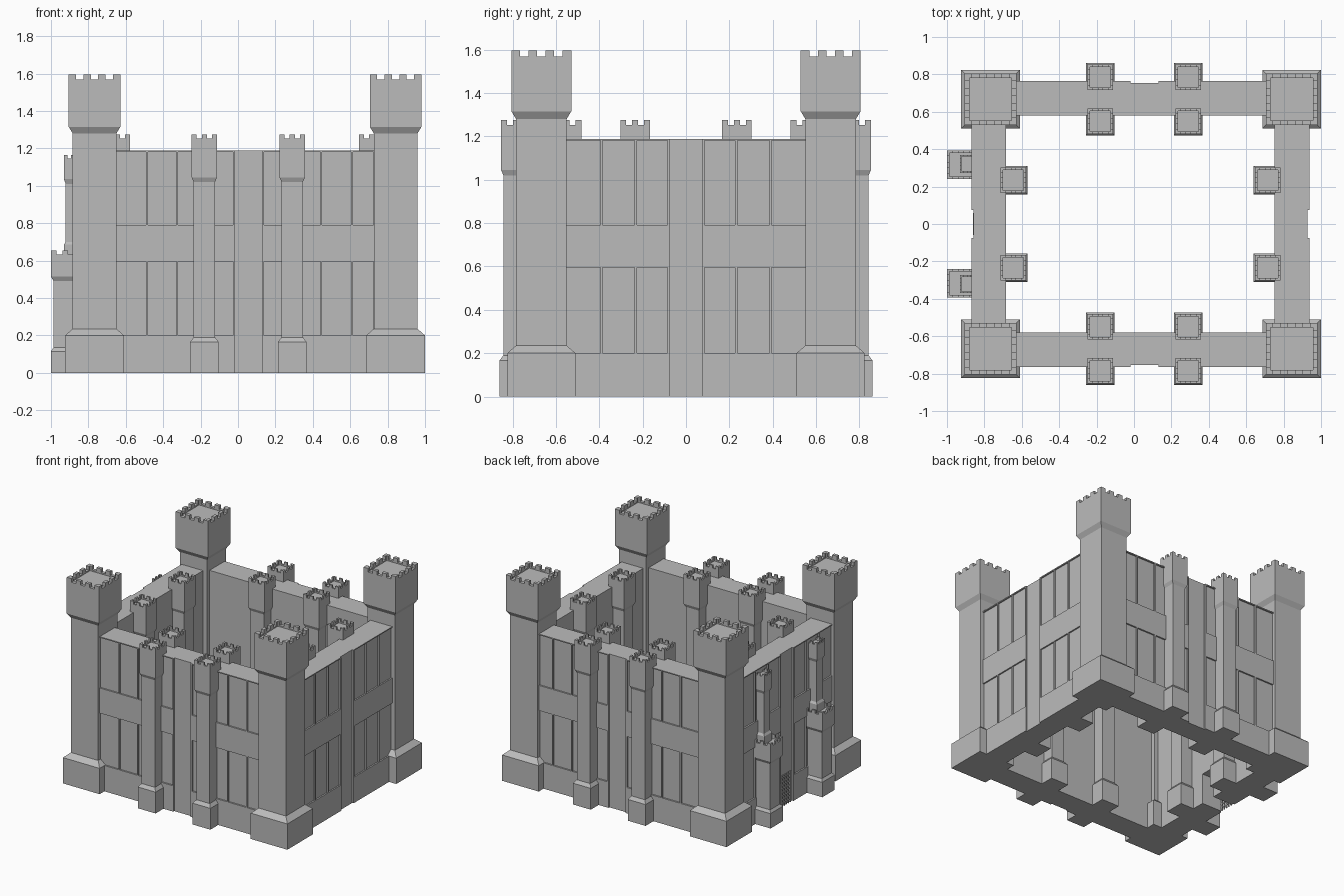
import bpy, bmesh
from mathutils import Vector

cube = bpy.data.objects.get("Cube")
if cube:
    bpy.data.objects.remove(cube)

stone = bpy.data.materials.new("grey stone")
stone.use_nodes = True
GREY = (0.5, 0.5, 0.5, 1)
stone.diffuse_color = GREY
stone.node_tree.nodes["Principled BSDF"].inputs["Base Color"].default_value = GREY


def finish(bm, name):
    bmesh.ops.recalc_face_normals(bm, faces=bm.faces)
    mesh = bpy.data.meshes.new(name)
    bm.to_mesh(mesh)
    bm.free()
    mesh.materials.append(stone)
    obj = bpy.data.objects.new(name, mesh)
    bpy.context.collection.objects.link(obj)


def box(bm, a, b):
    """Axis-aligned block between two opposite corners."""
    a, b = Vector(a), Vector(b)
    size, mid = b - a, (a + b) / 2
    verts = bmesh.ops.create_cube(bm, size=1)["verts"]
    for v in verts:
        v.co = Vector(s * c for s, c in zip(size, v.co)) + mid


def loft(bm, x, y, rings):
    """Stack of square rings (half width, height), capped at both ends."""
    loops = [[bm.verts.new((x + i * h, y + j * h, z))
              for i, j in ((-1, -1), (1, -1), (1, 1), (-1, 1))] for h, z in rings]
    for low, high in zip(loops, loops[1:]):
        for k in range(4):
            n = (k + 1) % 4
            bm.faces.new((low[k], low[n], high[n], high[k]))
    bm.faces.new(loops[0][::-1])
    bm.faces.new(loops[-1])


def tower(name, x, y, profile, top, rim, notch, gaps):
    """Square tower with a hollow head and a crenellated rim."""
    bm = bmesh.new()
    half = profile[-1][0]
    ledge = top - notch
    loft(bm, x, y, profile + [(half, ledge), (half - rim, ledge),
                              (half - rim, ledge - 0.01)])
    step = 2 * half / (2 * gaps + 1)
    for side in (-1, 1):
        for k in range(gaps + 1):
            u0 = -half + 2 * k * step
            u1 = u0 + step
            edge, inner = side * half, side * (half - rim)
            lo, hi = sorted((edge, inner))
            box(bm, (x + u0, y + lo, ledge), (x + u1, y + hi, top))
            if 0 < k < gaps:
                box(bm, (x + lo, y + u0, ledge), (x + hi, y + u1, top))
            else:
                # corner merlons are L-shaped
                v0, v1 = (u0 + rim, u1) if k == 0 else (u0, u1 - rim)
                box(bm, (x + lo, y + v0, ledge), (x + hi, y + v1, top))
    finish(bm, name)


# Corner towers
CORNER = [(0.157, 0), (0.157, 0.2), (0.117, 0.235), (0.117, 1.28), (0.138, 1.315)]
for xn, x in (("right", -0.767), ("left", 0.843)):
    for yn, y in (("front", -0.667), ("back", 0.667)):
        tower(f"{yn}_{xn}_corner_tower", x, y, CORNER, 1.595, 0.025, 0.028, 3)

# Slim turrets on both faces of the walls
TURRET = [(0.076, 0), (0.076, 0.165), (0.057, 0.19), (0.057, 1.02), (0.068, 1.045)]
for yn, s in (("front", -1), ("back", 1)):
    for xn, x in (("right", -0.18), ("left", 0.29)):
        for dn, d in (("inner", 0.55), ("outer", 0.785)):
            tower(f"{yn}_{xn}_{dn}_turret", x, s * d, TURRET, 1.275, 0.013, 0.022, 2)
for xn, x in (("right", -0.645), ("left", 0.715)):
    for yn, y in (("front", -0.235), ("back", 0.235)):
        tower(f"{xn}_{yn}_inner_turret", x, y, TURRET, 1.275, 0.013, 0.022, 2)

# Stepped turrets beside the gate
LOWER = [(0.076, 0), (0.076, 0.115), (0.062, 0.135), (0.062, 0.49), (0.076, 0.515)]
UPPER = [(0.048, 0.6), (0.048, 0.685), (0.038, 0.7), (0.038, 1.01), (0.048, 1.035)]
for yn, s in (("front", -1), ("back", 1)):
    tower(f"gate_{yn}_lower_turret", -0.924, s * 0.317, LOWER, 0.655, 0.013, 0.022, 2)
    tower(f"gate_{yn}_upper_turret", -0.883, s * 0.322, UPPER, 1.165, 0.01, 0.018, 2)


def wall(name, along_x, sign, inner, core, outer, halves, gate=0):
    """Wall core faced with a raised frame around two rows of panels."""
    bm = bmesh.new()

    def block(u0, u1, d0, d1, z0, z1):
        lo, hi = sorted((sign * d0, sign * d1))
        if along_x:
            box(bm, (u0, lo, z0), (u1, hi, z1))
        else:
            box(bm, (lo, u0, z0), (hi, u1, z1))

    start, end = halves[0][0], halves[-1][-1]
    if gate:
        block(start, -gate, inner, core, 0, 1.188)
        block(gate, end, inner, core, 0, 1.188)
        block(-gate, gate, inner, core, 0.24, 1.188)
    else:
        block(start, end, inner, core, 0, 1.188)
    for posts in halves:
        # horizontal bands
        for z0, z1 in ((0, 0.2), (0.595, 0.79), (1.18, 1.188)):
            block(posts[0], posts[-1], core, outer, z0, z1)
        # narrow mullions between panels
        for u in posts:
            c = min(max(u, posts[0] + 0.005), posts[-1] - 0.005)
            for z0, z1 in ((0.2, 0.595), (0.79, 1.18)):
                block(c - 0.005, c + 0.005, core, outer, z0, z1)
    finish(bm, name)


FRONT = [(-0.66, -0.486, -0.325, -0.165, -0.018), (0.13, 0.285, 0.445, 0.61, 0.735)]
SIDE = [(-0.56, -0.39, -0.232, -0.075), (0.075, 0.232, 0.39, 0.56)]
wall("front_wall", True, -1, 0.58, 0.753, 0.765, FRONT)
wall("back_wall", True, 1, 0.58, 0.753, 0.765, FRONT)
wall("left_wall", False, 1, 0.752, 0.927, 0.938, SIDE)
wall("right_gate_wall", False, -1, 0.685, 0.857, 0.869, SIDE, gate=0.06)

# Portcullis in the gateway
bm = bmesh.new()
for k in range(5):
    y = -0.05 + 0.025 * k
    box(bm, (-0.862, y - 0.004, 0), (-0.852, y + 0.004, 0.24))
for k in range(8):
    z = 0.025 + 0.028 * k
    box(bm, (-0.86, -0.06, z - 0.004), (-0.854, 0.06, z + 0.004))
finish(bm, "portcullis")
